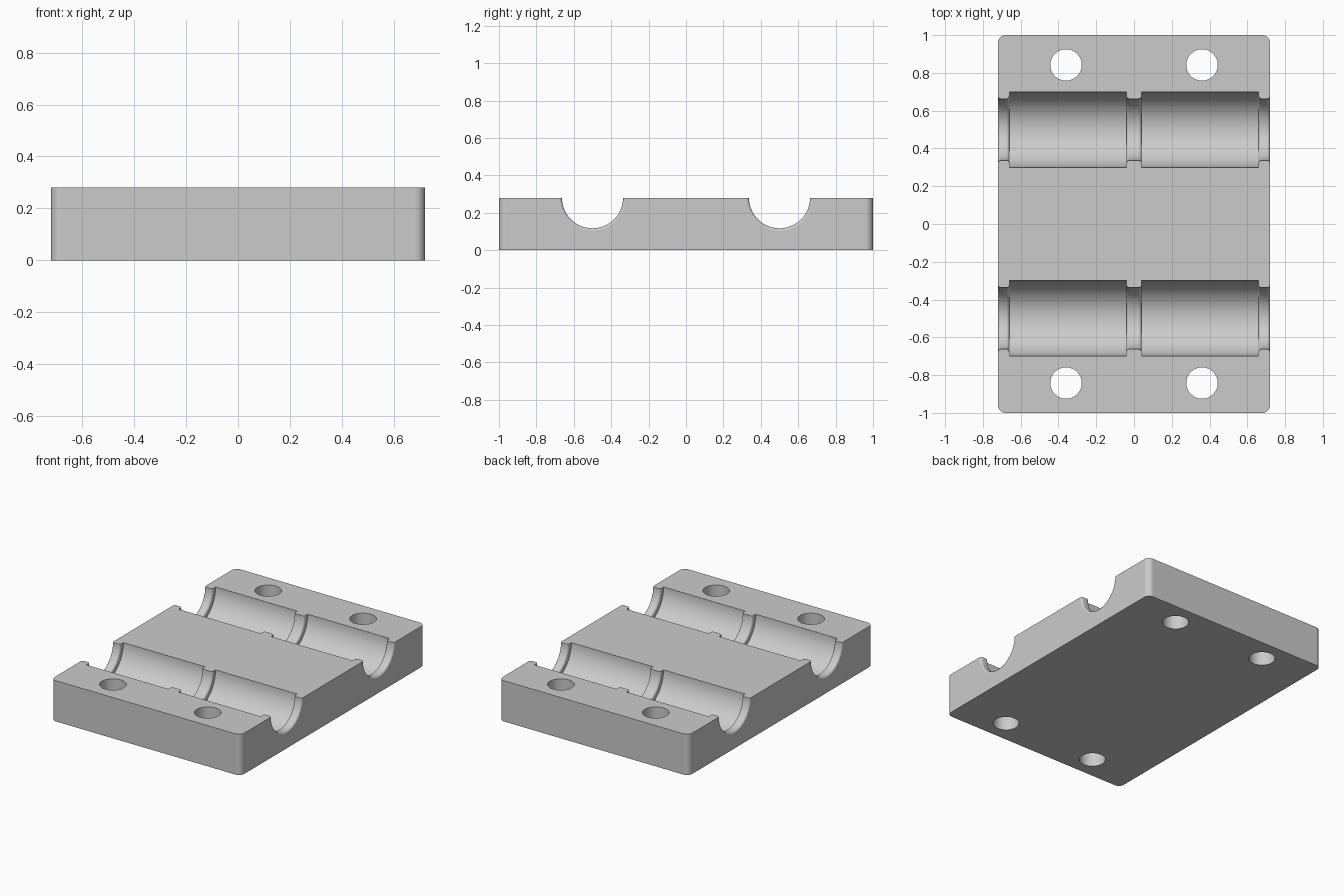
import bpy
import bmesh
from math import sin, cos, pi

cube = bpy.data.objects.get("Cube")
if cube:
    bpy.data.objects.remove(cube, do_unlink=True)

HALF_X, HALF_Y, HEIGHT = 0.72, 1.0, 0.28
CORNER = 0.04
GROOVE_Y, GROOVE_R, RIB_R, FILLET = 0.5, 0.2, 0.163, 0.015
HOLE_X, HOLE_Y, HOLE_R = 0.36, 0.842, 0.083

grey = bpy.data.materials.new("plain_grey")
grey.use_nodes = True
colour = (0.6, 0.6, 0.6, 1)
grey.diffuse_color = colour
grey.node_tree.nodes["Principled BSDF"].inputs["Base Color"].default_value = colour


def add_object(name, bm):
    bmesh.ops.recalc_face_normals(bm, faces=bm.faces)
    mesh = bpy.data.meshes.new(name)
    bm.to_mesh(mesh)
    bm.free()
    mesh.materials.append(grey)
    obj = bpy.data.objects.new(name, mesh)
    bpy.context.collection.objects.link(obj)
    return obj


def loft(name, rings):
    """Skin a row of equal point rings and cap both ends."""
    bm = bmesh.new()
    loops = [[bm.verts.new(p) for p in ring] for ring in rings]
    for a, b in zip(loops, loops[1:]):
        for i in range(len(a)):
            j = (i + 1) % len(a)
            bm.faces.new((a[i], a[j], b[j], b[i]))
    bm.faces.new(loops[0])
    bm.faces.new(loops[-1])
    return add_object(name, bm)


# Block with rounded upright corners
def block_outline(z, steps=8):
    points = []
    for k, (sx, sy) in enumerate([(1, 1), (-1, 1), (-1, -1), (1, -1)]):
        for i in range(steps + 1):
            a = (k + i / steps) * pi / 2
            points.append((sx * (HALF_X - CORNER) + CORNER * cos(a),
                           sy * (HALF_Y - CORNER) + CORNER * sin(a), z))
    return points


block = loft("clamp_block", [block_outline(0), block_outline(HEIGHT)])


# Groove cutter profile: ribs with rounded edges between wide bearing seats
def rib(x0, x1, steps=6):
    arc = [i / steps * pi / 2 for i in range(steps + 1)]
    rise = [(x0 + FILLET * (1 - cos(a)), RIB_R + FILLET * (1 - sin(a))) for a in arc]
    fall = [(x0 + x1 - x, r) for x, r in reversed(rise)]
    return rise + fall


lip = RIB_R + FILLET
profile = [(-0.8, lip)] + rib(-HALF_X, -0.66) + [(-0.66, GROOVE_R), (-0.04, GROOVE_R)]
profile += rib(-0.04, 0.04)
profile += [(0.04, GROOVE_R), (0.66, GROOVE_R)] + rib(0.66, HALF_X) + [(0.8, lip)]


def circle(radius, count):
    angles = [(i + 0.5) / count * 2 * pi for i in range(count)]
    return [(radius * cos(a), radius * sin(a)) for a in angles]


cutters = []
for side in (-1, 1):
    rings = [[(x, side * GROOVE_Y + u, HEIGHT + v) for u, v in circle(r, 96)]
             for x, r in profile]
    cutters.append(loft("groove_cutter", rings))
    # Bolt holes
    for sx in (-1, 1):
        rings = [[(sx * HOLE_X + u, side * HOLE_Y + v, z) for u, v in circle(HOLE_R, 64)]
                 for z in (-0.1, HEIGHT + 0.1)]
        cutters.append(loft("bolt_hole_cutter", rings))

bpy.ops.object.select_all(action='DESELECT')
block.select_set(True)
bpy.context.view_layer.objects.active = block
for cutter in cutters:
    cutter.hide_render = True
    cut = block.modifiers.new("cut", 'BOOLEAN')
    cut.operation = 'DIFFERENCE'
    cut.solver = 'EXACT'
    cut.object = cutter
    bpy.ops.object.modifier_apply(modifier=cut.name)
for cutter in cutters:
    bpy.data.objects.remove(cutter, do_unlink=True)

# Smooth curves, crisp edges, clean flat faces
bpy.ops.object.shade_smooth_by_angle(angle=pi / 6)
weighted = block.modifiers.new("clean_normals", 'WEIGHTED_NORMAL')
weighted.keep_sharp = True
